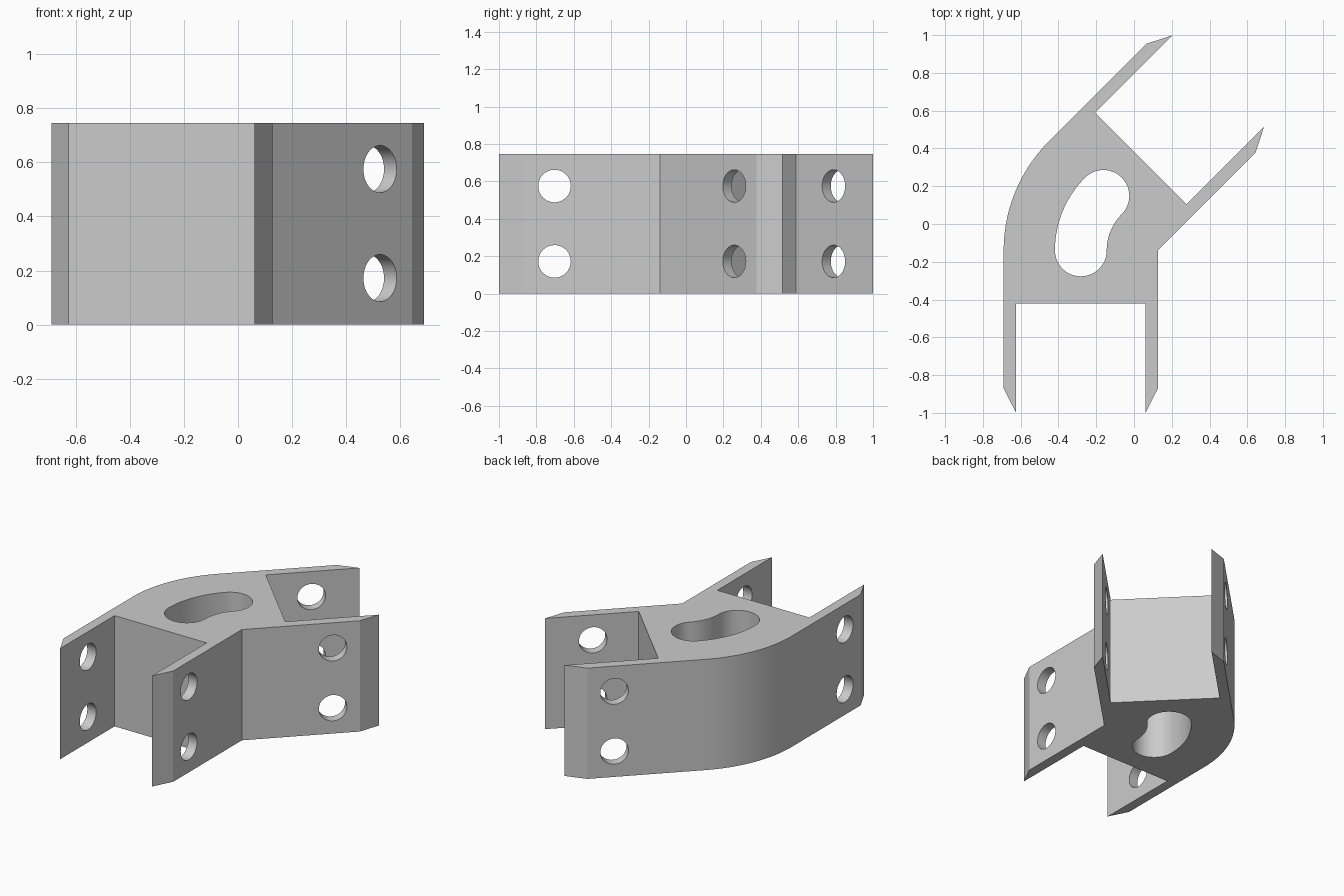
import bpy
import bmesh
from math import sin, cos, radians
from mathutils import Vector

if "Cube" in bpy.data.objects:
    bpy.data.objects.remove(bpy.data.objects["Cube"], do_unlink=True)

HEIGHT = 0.745
WIDTH = 0.817      # distance between outer faces of each fork
WALL = 0.066       # prong thickness
PIVOT = Vector((0.127, -0.14))   # inside corner of the bend
FRONT = (Vector((0, -1)), Vector((-1, 0)))
BACK = (Vector((1, 1)).normalized(), Vector((-1, 1)).normalized())

grey = bpy.data.materials.new("plain grey")
grey.use_nodes = True
colour = (0.6, 0.6, 0.6, 1)
grey.diffuse_color = colour
grey.node_tree.nodes["Principled BSDF"].inputs["Base Color"].default_value = colour


def place(arm, along, across):
    return PIVOT + arm[0] * along + arm[1] * across


def arc(centre, radius, start, end, steps):
    angles = [radians(start + (end - start) * i / steps) for i in range(steps + 1)]
    return [centre + radius * Vector((cos(a), sin(a))) for a in angles]


def prism(name, outline, bottom, top):
    bm = bmesh.new()
    face = bm.faces.new([bm.verts.new((p.x, p.y, bottom)) for p in outline])
    side = bmesh.ops.extrude_face_region(bm, geom=[face])["geom"]
    raised = [v for v in side if isinstance(v, bmesh.types.BMVert)]
    bmesh.ops.translate(bm, verts=raised, vec=(0, 0, top - bottom))
    bmesh.ops.recalc_face_normals(bm, faces=bm.faces)
    mesh = bpy.data.meshes.new(name)
    bm.to_mesh(mesh)
    bm.free()
    mesh.materials.append(grey)
    obj = bpy.data.objects.new(name, mesh)
    bpy.context.collection.objects.link(obj)
    return obj


# Two-pronged fork: square pocket and prongs with bevelled tips
fork = [(0.73, 0), (0.86, WALL), (0.28, WALL),
        (0.28, WIDTH - WALL), (0.86, WIDTH - WALL), (0.73, WIDTH)]
outline = [PIVOT]
outline += [place(BACK, *p) for p in fork]
outline += arc(PIVOT, WIDTH, 135, 180, 24)
outline += [place(FRONT, *p) for p in reversed(fork)]
bracket = prism("angled_bracket", outline, 0, HEIGHT)

# Curved slot through the middle, concentric with the outer bend
middle, half = WIDTH / 2, 0.137
slot = arc(PIVOT, middle + half, 135, 180, 24)
slot += arc(place(FRONT, 0, middle), half, 180, 360, 24)[1:]
slot += arc(PIVOT, middle - half, 180, 135, 16)[1:]
slot += arc(place(BACK, 0, middle), half, -45, 135, 24)[1:-1]
cutters = [prism("slot_cutter", slot, -0.1, HEIGHT + 0.1)]

# Bolt holes through both prongs of each fork
for arm in (FRONT, BACK):
    for z in (0.172, 0.575):
        spot = place(arm, 0.563, middle)
        bpy.ops.mesh.primitive_cylinder_add(
            vertices=48, radius=0.087, depth=1.0, location=(spot.x, spot.y, z),
            rotation=arm[1].to_3d().to_track_quat('Z', 'Y').to_euler())
        hole = bpy.context.object
        hole.name = "bolt_hole_cutter"
        hole.data.materials.append(grey)
        cutters.append(hole)

bpy.ops.object.select_all(action='DESELECT')
bpy.context.view_layer.objects.active = bracket
bracket.select_set(True)
for cutter in cutters:
    mod = bracket.modifiers.new("cut", 'BOOLEAN')
    mod.operation = 'DIFFERENCE'
    mod.solver = 'EXACT'
    mod.object = cutter
    bpy.ops.object.modifier_apply(modifier=mod.name)
    bpy.data.objects.remove(cutter, do_unlink=True)

bpy.ops.object.shade_smooth_by_angle(angle=radians(20))
